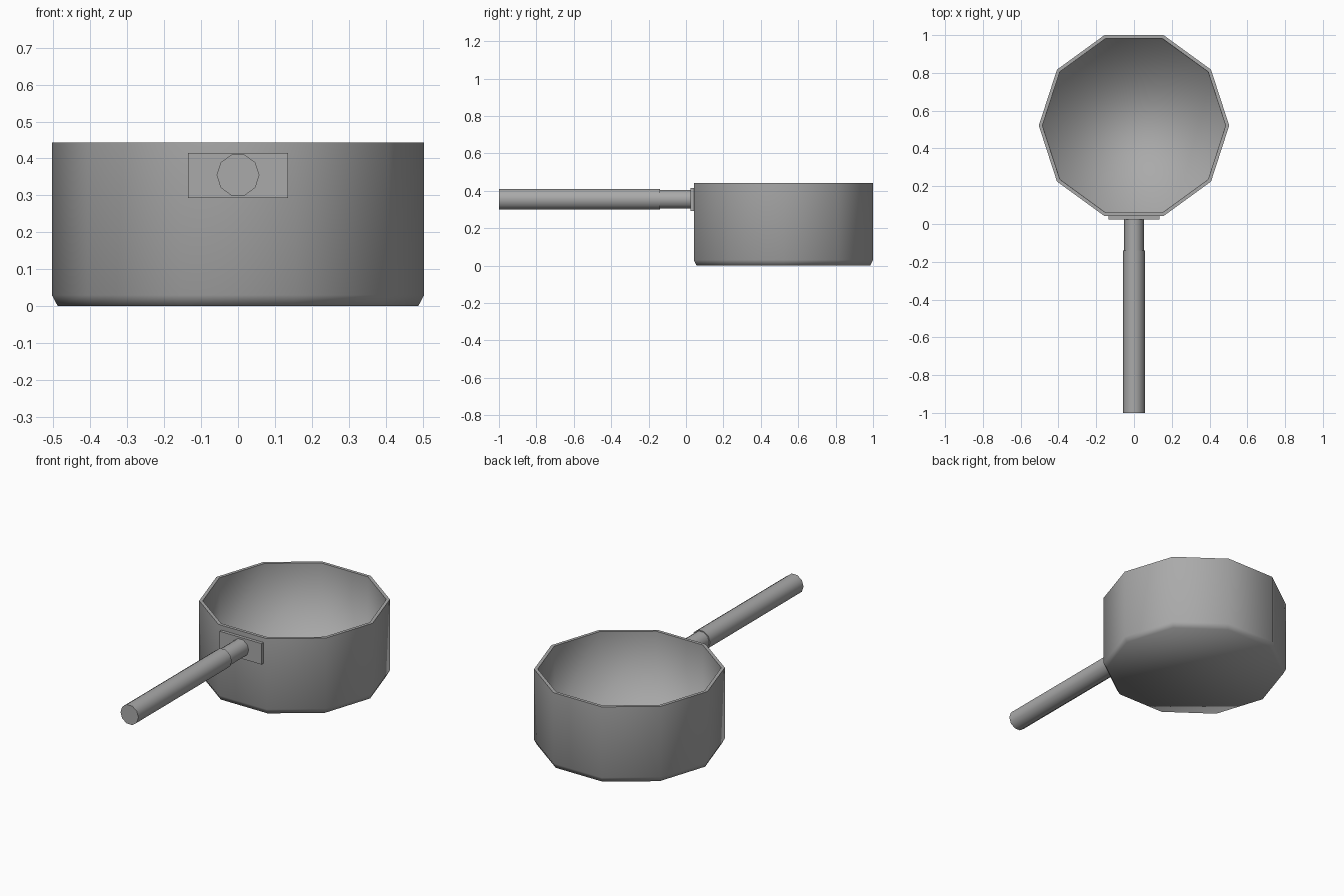
import bpy, bmesh, math
from mathutils import Vector

if "Cube" in bpy.data.objects:
    bpy.data.objects.remove(bpy.data.objects["Cube"])

SIDES = 10
steel = bpy.data.materials.new("grey_steel")
steel.use_nodes = True
GREY = (0.40, 0.40, 0.40, 1)
steel.diffuse_color = GREY
steel.node_tree.nodes["Principled BSDF"].inputs["Base Color"].default_value = GREY


def finish(name, bm):
    bmesh.ops.recalc_face_normals(bm, faces=bm.faces)
    mesh = bpy.data.meshes.new(name)
    bm.to_mesh(mesh)
    bm.free()
    mesh.materials.append(steel)
    obj = bpy.data.objects.new(name, mesh)
    bpy.context.collection.objects.link(obj)
    return obj


def lathe(name, profile, sharp_rings, to_world):
    """Ten-sided solid from (radius, height) rings, capped at both ends."""
    bm = bmesh.new()
    rings = []
    for radius, height in profile:
        angles = [math.tau * i / SIDES for i in range(SIDES)]
        rings.append([bm.verts.new(to_world(radius * math.cos(a), radius * math.sin(a), height))
                      for a in angles])
    for low, high in zip(rings, rings[1:]):
        for i in range(SIDES):
            j = (i + 1) % SIDES
            bm.faces.new((low[i], low[j], high[j], high[i]))
    bm.faces.new(rings[0])
    bm.faces.new(rings[-1])
    for face in bm.faces:
        face.smooth = True
    for k in sharp_rings:
        for i in range(SIDES):
            bm.edges.get((rings[k][i], rings[k][(i + 1) % SIDES])).smooth = False
    return finish(name, bm)


# Pot: chamfered base, straight wall, flat rim, hollow inside
lathe("pot", [(0.488, 0), (0.504, 0.03), (0.504, 0.443),
              (0.485, 0.443), (0.482, 0.03)],
      (2, 3), lambda a, b, h: Vector((a, b + 0.521, h)))

# Handle: thin neck stepping out to a thicker grip
lathe("handle", [(0.052, 0.04), (0.052, -0.14), (0.058, -0.14), (0.058, -1.0)],
      (0, 1, 2, 3), lambda a, b, h: Vector((a, h, b + 0.355)))

# Mounting plate between the handle and the pot
bm = bmesh.new()
bmesh.ops.create_cube(bm, size=1)
bmesh.ops.scale(bm, vec=(0.27, 0.03, 0.122), verts=bm.verts)
bmesh.ops.translate(bm, vec=(0, 0.039, 0.354), verts=bm.verts)
finish("mounting_plate", bm)
